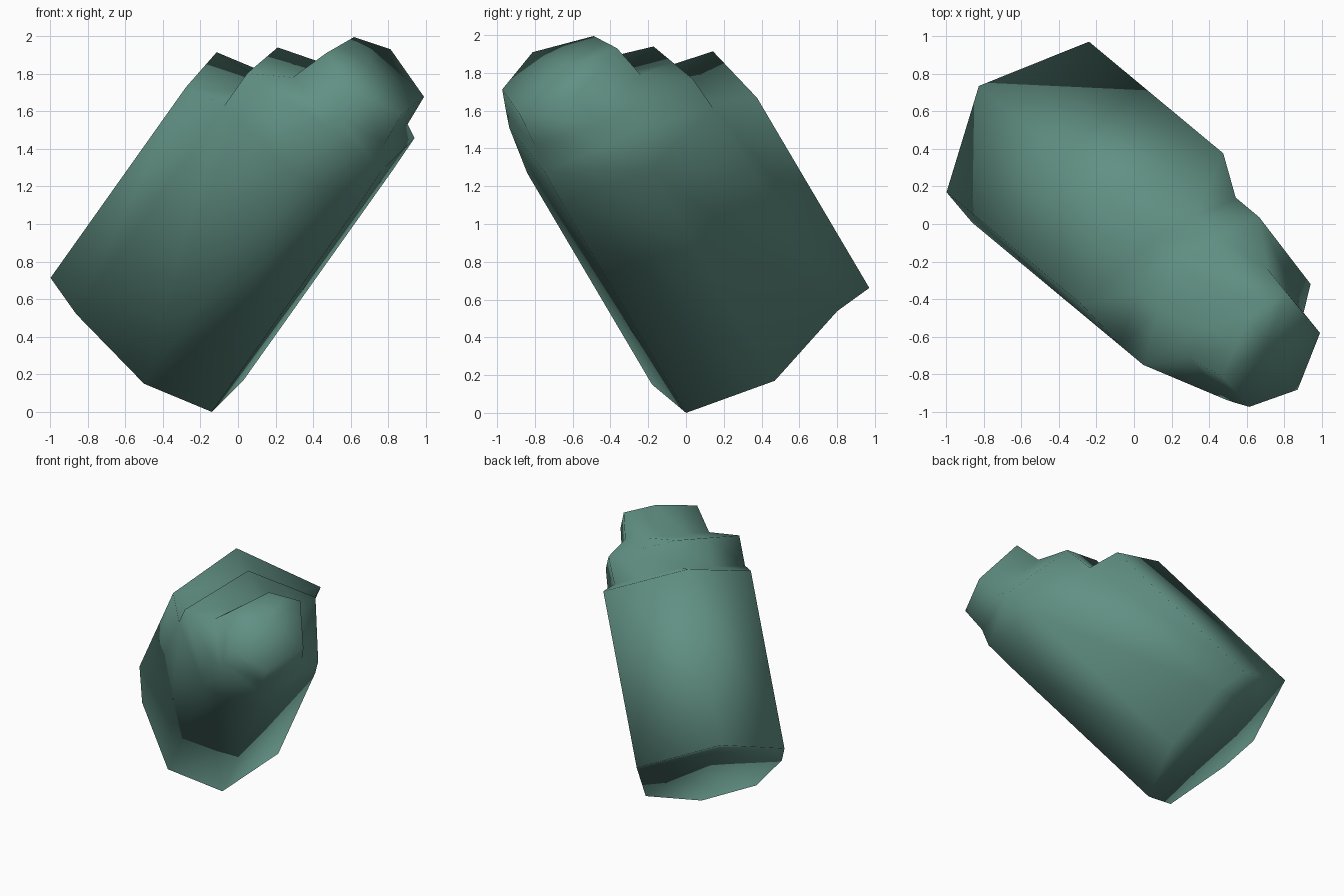
import bpy
import bmesh
from mathutils import Vector

cube = bpy.data.objects.get("Cube")
if cube:
    bpy.data.objects.remove(cube, do_unlink=True)

# Leaning frame: along the crystal, sideways, and up across it
AXIS = Vector((0.522, -0.434, 0.735)).normalized()
SIDE = Vector((-AXIS.y, AXIS.x, 0)).normalized()
RISE = AXIS.cross(SIDE).normalized()

# Single teal colour
teal = bpy.data.materials.new("teal_stone")
teal.use_nodes = True
COLOUR = (0.12, 0.28, 0.23, 1.0)
teal.diffuse_color = COLOUR
bsdf = teal.node_tree.nodes["Principled BSDF"]
bsdf.inputs["Base Color"].default_value = COLOUR
bsdf.inputs["Roughness"].default_value = 0.8

bm = bmesh.new()


def corner(u, v, s):
    """One vertex at side u, rise v and distance s along the axis."""
    return bm.verts.new(SIDE * u + RISE * v + AXIS * s)


def ring(section, heights):
    return [corner(u, v, s) for (u, v), s in zip(section, heights)]


def middle(a, b):
    return bm.verts.new((a.co + b.co) / 2)


def eight(top, *rest):
    """Turn six corners into eight by splitting the two edges beside the top."""
    return [top, middle(top, rest[0]), *rest, middle(top, rest[-1])]


def loft(lower, upper):
    """Join two rings; corners they share collapse the face."""
    n = len(lower)
    for i in range(n):
        j = (i + 1) % n
        loop = list(dict.fromkeys((lower[i], lower[j], upper[j], upper[i])))
        if len(loop) > 2:
            bm.faces.new(loop)


def fan(loop, centre):
    for i, vert in enumerate(loop):
        bm.faces.new((vert, loop[(i + 1) % len(loop)], centre))


# Broad body: foot ring and rim, corners run from the top clockwise
body = [(0.037, 1.43), (0.593, 1.04), (0.532, 0.816), (0.381, 0.319),
        (-0.089, 0.079), (-0.458, 0.30), (-0.545, 0.843), (-0.508, 1.127)]
foot = ring(body, [-0.08, -0.06, -0.02, -0.063, -0.073, -0.073, -0.07, -0.07])
rim_section = body[:2] + [(0.454, 0.858)] + body[3:]
rim = ring(rim_section, [1.285, 1.31, 1.41, 1.45, 1.45, 1.45, 1.44, 1.31])

# Sloping ledge on the upper side only; the lower corners carry straight on
ledge = eight(corner(0.003, 1.116, 1.4), *rim[2:7])

# Second step and its shoulder
shoulder = eight(*ring([(0.003, 1.116), (0.454, 0.84), (0.355, 0.308),
                        (-0.09, 0.085), (-0.406, 0.308), (-0.545, 0.843)],
                       [1.61, 1.63, 1.70, 1.66, 1.77, 1.675]))

# Slim tip, flared a little where it leaves the shoulder
neck = eight(*ring([(0.01, 0.80), (0.27, 0.70), (0.214, 0.307),
                    (-0.12, 0.15), (-0.39, 0.325), (-0.36, 0.71)],
                   [1.75, 1.79, 1.80, 1.80, 1.85, 1.767]))
tip = eight(*ring([(0.019, 0.775), (0.238, 0.68), (0.187, 0.306),
                   (-0.121, 0.168), (-0.356, 0.358), (-0.324, 0.649)],
                  [2.0] * 6))

# Skin the rings and close both ends
rings = [foot, rim, ledge, shoulder, neck, tip]
for lower, upper in zip(rings, rings[1:]):
    loft(lower, upper)
fan(foot, corner(0.02, 1.12, -0.03))
fan(tip, bm.verts.new(sum((v.co for v in tip), Vector()) / len(tip)))

bmesh.ops.recalc_face_normals(bm, faces=bm.faces[:])
for face in bm.faces:
    face.smooth = True

mesh = bpy.data.meshes.new("stepped_crystal")
bm.to_mesh(mesh)
bm.free()
mesh.materials.append(teal)
crystal = bpy.data.objects.new("stepped_crystal", mesh)
bpy.context.collection.objects.link(crystal)
